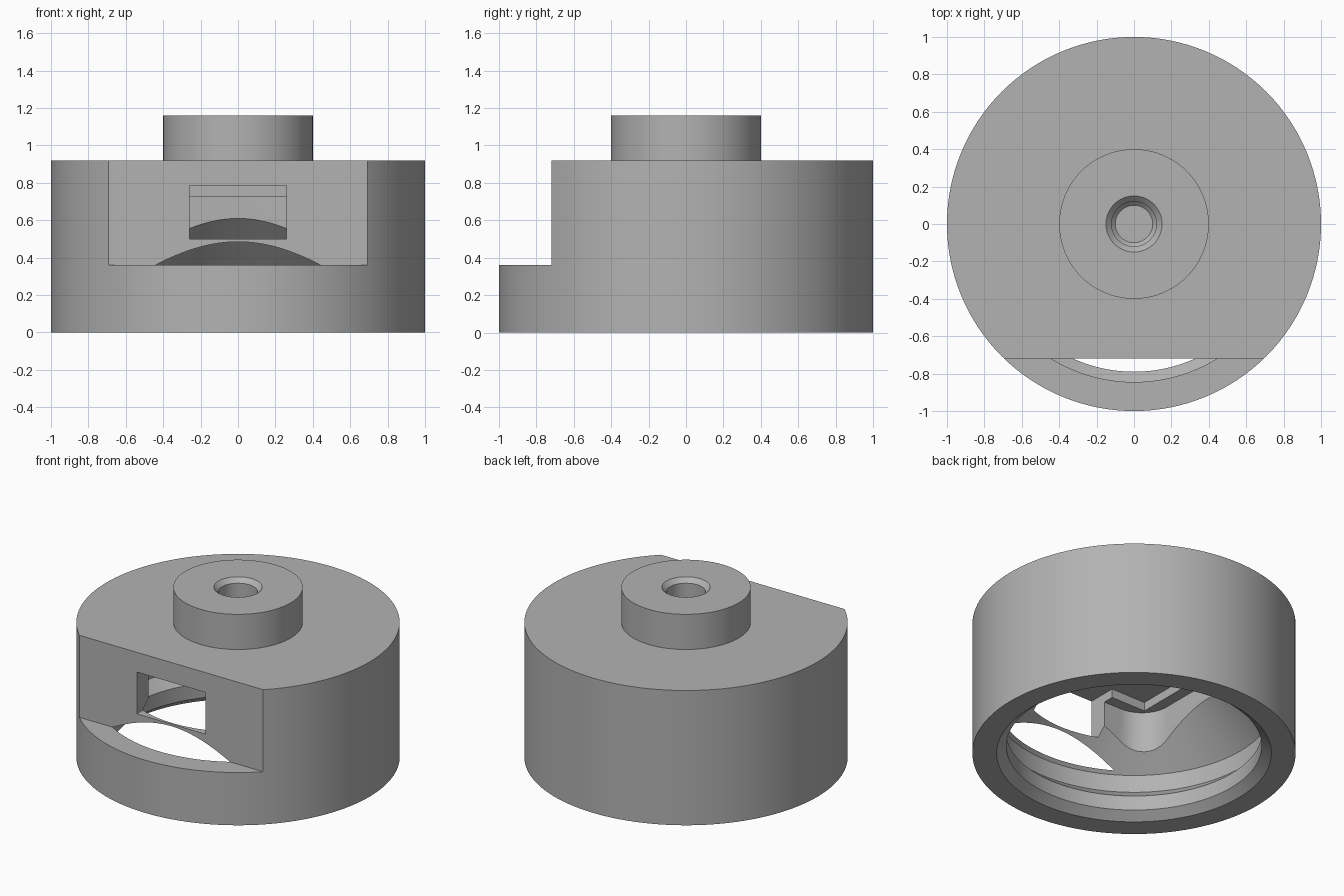
import bpy
import bmesh
from math import radians, pi, cos, sin
from mathutils import Matrix

cube = bpy.data.objects.get("Cube")
if cube:
    bpy.data.objects.remove(cube, do_unlink=True)

SEGMENTS = 128

grey = bpy.data.materials.new("plain grey")
grey.use_nodes = True
colour = (0.45, 0.45, 0.45, 1)
grey.diffuse_color = colour
grey.node_tree.nodes["Principled BSDF"].inputs["Base Color"].default_value = colour


def make_object(name, bm):
    bmesh.ops.recalc_face_normals(bm, faces=bm.faces)
    mesh = bpy.data.meshes.new(name)
    bm.to_mesh(mesh)
    bm.free()
    mesh.materials.append(grey)
    obj = bpy.data.objects.new(name, mesh)
    bpy.context.collection.objects.link(obj)
    return obj


def lathe(name, profile):
    """Solid turned around z from (radius, height) points, with flat end caps."""
    bm = bmesh.new()
    rings = []
    for r, z in profile:
        angles = [2 * pi * i / SEGMENTS for i in range(SEGMENTS)]
        rings.append([bm.verts.new((r * cos(a), r * sin(a), z)) for a in angles])
    for low, high in zip(rings, rings[1:]):
        for i in range(SEGMENTS):
            j = (i + 1) % SEGMENTS
            bm.faces.new((low[i], low[j], high[j], high[i]))
    bm.faces.new(rings[0])
    bm.faces.new(rings[-1])
    return make_object(name, bm)


def block(name, low, high, corner=0):
    """Box between two points, with optional rounded upright edges."""
    size = [h - l for l, h in zip(low, high)]
    centre = [(h + l) / 2 for l, h in zip(low, high)]
    bm = bmesh.new()
    bmesh.ops.create_cube(bm, size=1,
                          matrix=Matrix.Translation(centre) @ Matrix.Diagonal((*size, 1)))
    if corner:
        upright = [e for e in bm.edges
                   if abs(e.verts[0].co.z - e.verts[1].co.z) > size[2] / 2]
        bmesh.ops.bevel(bm, geom=upright, offset=corner, segments=12,
                        profile=0.5, affect='EDGES')
    return make_object(name, bm)


def cut(target, cutter):
    cutter.hide_render = True
    mod = target.modifiers.new("cut", 'BOOLEAN')
    mod.operation = 'DIFFERENCE'
    mod.solver = 'EXACT'
    mod.object = cutter
    bpy.context.view_layer.objects.active = target
    bpy.ops.object.modifier_apply(modifier=mod.name)
    bpy.data.objects.remove(cutter, do_unlink=True)


# Round housing with the boss on top
housing = lathe("housing", [(1, 0), (1, 0.92), (0.4, 0.92), (0.4, 1.16)])

# Front flat above the lower lip
cut(housing, block("front_flat", (-2, -2, 0.36), (2, -0.72, 2)))

# Hollow underside: chamfered mouth, snap lip, groove and sloping roof
cut(housing, lathe("underside_hollow", [
    (0.86, -0.02), (0.85, 0), (0.79, 0.05), (0.79, 0.15),
    (0.865, 0.22), (0.865, 0.34), (0.49, 0.715)]))

# Rounded square pocket with a smaller recess in its ceiling
cut(housing, block("square_pocket", (-0.595, -0.595, 0.2), (0.595, 0.595, 0.725), 0.2))
cut(housing, block("ceiling_recess", (-0.52, -0.52, 0.6), (0.52, 0.52, 0.785)))

# Window through the front wall
cut(housing, block("front_window", (-0.26, -0.9, 0.5), (0.26, -0.4, 0.785)))

# Blind countersunk hole in the boss
cut(housing, lathe("boss_hole", [
    (0.1, 0.87), (0.12, 0.89), (0.12, 1.13), (0.15, 1.16), (0.16, 1.17)]))

bpy.ops.object.select_all(action='DESELECT')
housing.select_set(True)
bpy.context.view_layer.objects.active = housing
bpy.ops.object.shade_smooth_by_angle(angle=radians(20))
